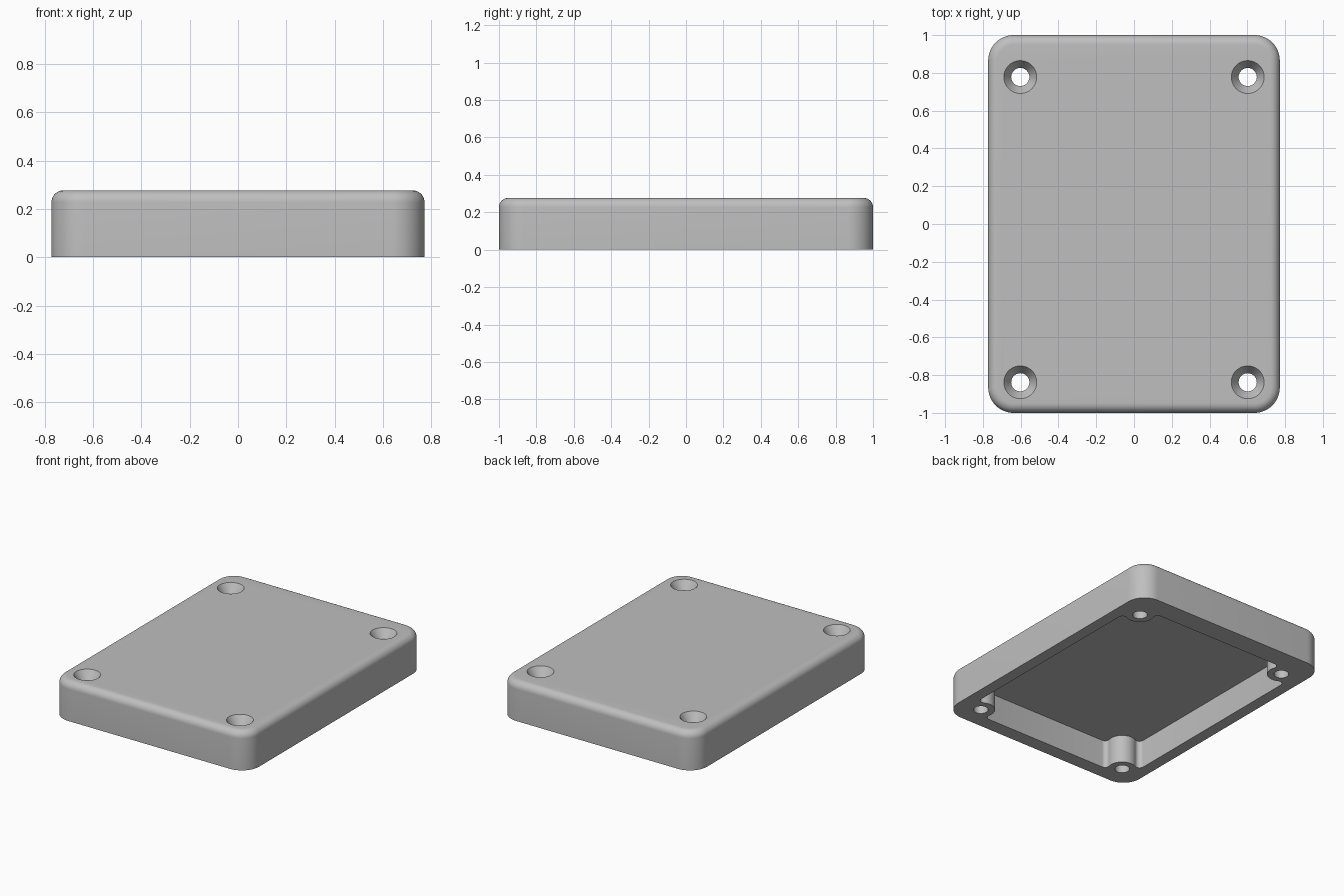
import bpy, bmesh, math

if "Cube" in bpy.data.objects:
    bpy.data.objects.remove(bpy.data.objects["Cube"])

W, L, H = 0.772, 1.0, 0.277          # half width, half length, height
CORNER, FILLET = 0.135, 0.05         # vertical corner and top edge radii
IN_X, IN_Y0, IN_Y1, CEIL = 0.69, -0.90, 0.852, 0.20   # cavity limits
HOLE_X, HOLE_Y0, HOLE_Y1 = 0.602, -0.838, 0.778       # screw positions
BOSS, BLEND = 0.093, 0.03            # boss radius and its blend into the wall

grey = bpy.data.materials.new("light grey plastic")
grey.diffuse_color = (0.52, 0.52, 0.52, 1)
grey.use_nodes = True
grey.node_tree.nodes["Principled BSDF"].inputs["Base Color"].default_value = grey.diffuse_color


def loft(name, rings):
    """Closed solid skinned through equal-length rings of points."""
    bm = bmesh.new()
    rows = [[bm.verts.new(p) for p in ring] for ring in rings]
    n = len(rows[0])
    for a, b in zip(rows, rows[1:]):
        for i in range(n):
            j = (i + 1) % n
            bm.faces.new((a[i], a[j], b[j], b[i]))
    bm.faces.new(rows[0][::-1])
    bm.faces.new(rows[-1])
    bmesh.ops.recalc_face_normals(bm, faces=bm.faces)
    me = bpy.data.meshes.new(name)
    bm.to_mesh(me)
    bm.free()
    me.materials.append(grey)
    ob = bpy.data.objects.new(name, me)
    bpy.context.collection.objects.link(ob)
    return ob


def arc(cx, cy, r, a0, a1, n):
    return [(cx + r * math.cos(a0 + (a1 - a0) * i / n),
             cy + r * math.sin(a0 + (a1 - a0) * i / n)) for i in range(n + 1)]


def rounded_rect(inset, z):
    pts = []
    for k, (sx, sy) in enumerate([(1, 1), (-1, 1), (-1, -1), (1, -1)]):
        a = k * math.pi / 2
        pts += arc(sx * (W - CORNER), sy * (L - CORNER), CORNER - inset,
                   a, a + math.pi / 2, 14)
    return [(x, y, z) for x, y in pts]


def cavity_corner(sx, sy):
    """Outline from the side wall round the screw boss to the end wall."""
    wall_y, hy = (IN_Y1, HOLE_Y1) if sy > 0 else (-IN_Y0, -HOLE_Y0)
    reach = BOSS + BLEND
    # blend centre beside the side wall, then beside the end wall
    ax = IN_X - BLEND
    ay = hy - math.sqrt(reach ** 2 - (ax - HOLE_X) ** 2)
    by = wall_y - BLEND
    bx = HOLE_X - math.sqrt(reach ** 2 - (by - hy) ** 2)
    t1 = math.atan2(hy - ay, HOLE_X - ax)
    t2 = math.atan2(hy - by, HOLE_X - bx)
    pts = arc(ax, ay, BLEND, 0, t1, 8)
    pts += arc(HOLE_X, hy, BOSS, t1 + math.pi, t2 + math.pi, 16)[1:-1]
    pts += arc(bx, by, BLEND, t2, math.pi / 2, 8)
    pts = [(sx * x, sy * y) for x, y in pts]
    return pts if sx * sy > 0 else pts[::-1]


def cut(target, cutter):
    mod = target.modifiers.new("cut", 'BOOLEAN')
    mod.operation, mod.solver, mod.object = 'DIFFERENCE', 'EXACT', cutter
    bpy.context.view_layer.objects.active = target
    bpy.ops.object.modifier_apply(modifier=mod.name)
    bpy.data.objects.remove(cutter)


# Cover body with rounded corners and a rounded top edge
rings = [rounded_rect(0, 0)]
for i in range(9):
    t = i / 8 * math.pi / 2
    rings.append(rounded_rect(FILLET * (1 - math.cos(t)),
                              H - FILLET + FILLET * math.sin(t)))
cover = loft("enclosure_cover", rings)

# Hollow underside, leaving the four corner bosses
outline = []
for sx, sy in [(1, 1), (-1, 1), (-1, -1), (1, -1)]:
    outline += cavity_corner(sx, sy)
cut(cover, loft("cavity_cutter", [[(x, y, z) for x, y in outline]
                                  for z in (-0.1, CEIL)]))

# Countersunk screw holes
sink = 0.06
slope = (0.087 - 0.048) / sink
profile = [(0.048, -0.1), (0.048, H - sink), (0.087 + slope * 0.02, H + 0.02)]
for x in (-HOLE_X, HOLE_X):
    for y in (HOLE_Y0, HOLE_Y1):
        cut(cover, loft("hole_cutter", [
            [(px, py, z) for px, py in arc(x, y, r, 0, math.tau, 40)[:-1]]
            for r, z in profile]))

bpy.ops.object.select_all(action='DESELECT')
cover.select_set(True)
bpy.context.view_layer.objects.active = cover
bpy.ops.object.shade_smooth_by_angle(angle=math.radians(28))
